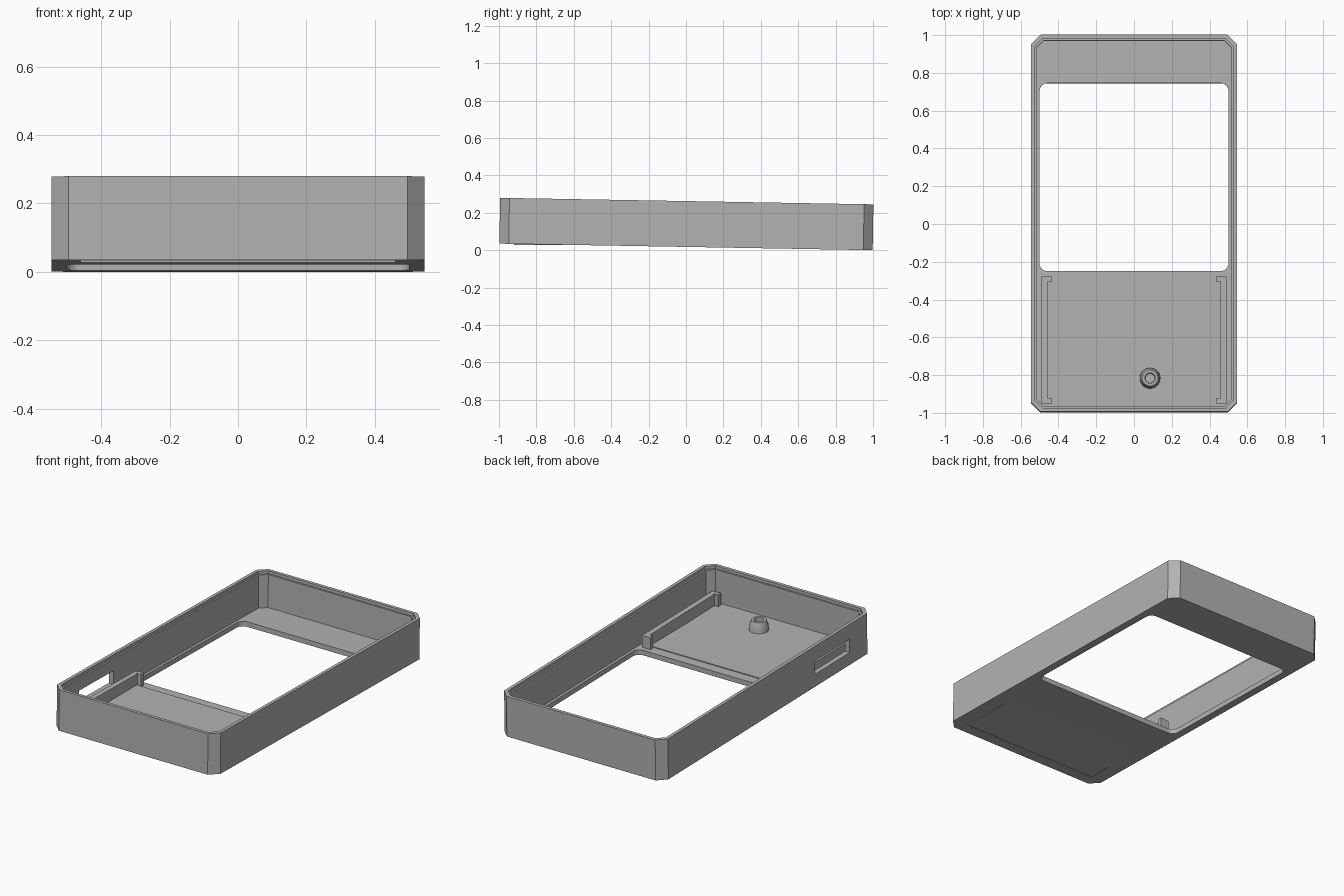
import bpy, bmesh, math
from mathutils import Matrix

if "Cube" in bpy.data.objects:
    bpy.data.objects.remove(bpy.data.objects["Cube"])

grey = bpy.data.materials.new("case_grey")
grey.diffuse_color = (0.45, 0.45, 0.45, 1)
grey.use_nodes = True
grey.node_tree.nodes["Principled BSDF"].inputs["Base Color"].default_value = grey.diffuse_color

# The whole shell leans one degree toward the back
TILT = Matrix.Translation((0, 0, 0.0175)) @ Matrix.Rotation(math.radians(-1), 4, 'X')


def make(name, bm, matrix=TILT):
    bmesh.ops.recalc_face_normals(bm, faces=bm.faces)
    me = bpy.data.meshes.new(name)
    bm.to_mesh(me)
    bm.free()
    me.materials.append(grey)
    ob = bpy.data.objects.new(name, me)
    bpy.context.collection.objects.link(ob)
    ob.matrix_world = matrix
    return ob


def loft(name, rings, matrix=TILT):
    """Skin a stack of (points, z) outlines and cap both ends."""
    bm = bmesh.new()
    loops = [[bm.verts.new((x, y, z)) for x, y in pts] for pts, z in rings]
    for a, b in zip(loops, loops[1:]):
        for i in range(len(a)):
            j = (i + 1) % len(a)
            bm.faces.new((a[i], a[j], b[j], b[i]))
    bm.faces.new(loops[0])
    bm.faces.new(loops[-1])
    return make(name, bm, matrix)


def chamfered(hx, hy, c):
    return [(hx - c, -hy), (hx, c - hy), (hx, hy - c), (hx - c, hy),
            (c - hx, hy), (-hx, hy - c), (-hx, c - hy), (c - hx, -hy)]


def rounded(x0, x1, y0, y1, r, n=6):
    pts = []
    for k, (cx, cy) in enumerate([(x1 - r, y1 - r), (x0 + r, y1 - r),
                                  (x0 + r, y0 + r), (x1 - r, y0 + r)]):
        for i in range(n + 1):
            a = math.pi / 2 * (k + i / n)
            pts.append((cx + r * math.cos(a), cy + r * math.sin(a)))
    return pts


def circle(cx, cy, r, n=32):
    return [(cx + r * math.cos(2 * math.pi * i / n),
             cy + r * math.sin(2 * math.pi * i / n)) for i in range(n)]


def box(name, x0, x1, y0, y1, z0, z1, matrix=TILT):
    pts = [(x0, y0), (x1, y0), (x1, y1), (x0, y1)]
    return loft(name, [(pts, z0), (pts, z1)], matrix)


# Open tray with a small rabbet around the rim
outer = chamfered(0.546, 0.998, 0.05)
lip = chamfered(0.526, 0.978, 0.042)
inner = chamfered(0.516, 0.968, 0.038)
shell = loft("case_shell", [(outer, 0), (outer, 0.245), (lip, 0.245),
                            (lip, 0.228), (inner, 0.228), (inner, 0.03)])

# Screen window and side slot cutters
window = rounded(-0.5, 0.5, -0.25, 0.745, 0.04)
cutters = [loft("window_cutter", [(window, -0.1), (window, 0.1)]),
           box("slot_cutter", -0.6, -0.5, -0.78, -0.45, 0.075, 0.155)]
for c in cutters:
    c.hide_render = True
    c.hide_set(True)
    m = shell.modifiers.new(c.name, 'BOOLEAN')
    m.operation = 'DIFFERENCE'
    m.solver = 'EXACT'
    m.object = c

# Bake the cuts and drop the helpers
bpy.context.view_layer.update()
ev = shell.evaluated_get(bpy.context.evaluated_depsgraph_get())
baked = bpy.data.meshes.new_from_object(ev)
shell.modifiers.clear()
shell.data = baked
for c in cutters:
    bpy.data.objects.remove(c)

# Level plate sunk through the sloping floor
box("floor_plate", -0.46, 0.46, -0.92, -0.31, 0.027, 0.058, Matrix.Identity(4))

# Side rails with an end stop at each end
for s, side in ((-1, "left"), (1, "right")):
    xs = sorted((s * 0.49, s * 0.458))
    box(side + "_rail", *xs, -0.952, -0.28, 0.02, 0.1)
    xs = sorted((s * 0.465, s * 0.433))
    for y, end in ((-0.952, "front"), (-0.306, "back")):
        box(f"{side}_{end}_stop", *xs, y, y + 0.026, 0.02, 0.103)

# Tapered screw boss with a blind hole
rings = [(0.055, 0.02), (0.053, 0.06), (0.042, 0.09), (0.027, 0.09), (0.025, 0.035)]
boss = loft("screw_boss", [(circle(0.085, -0.817, r), z) for r, z in rings])
bpy.context.view_layer.objects.active = boss
boss.select_set(True)
bpy.ops.object.shade_smooth_by_angle(angle=math.radians(25))
